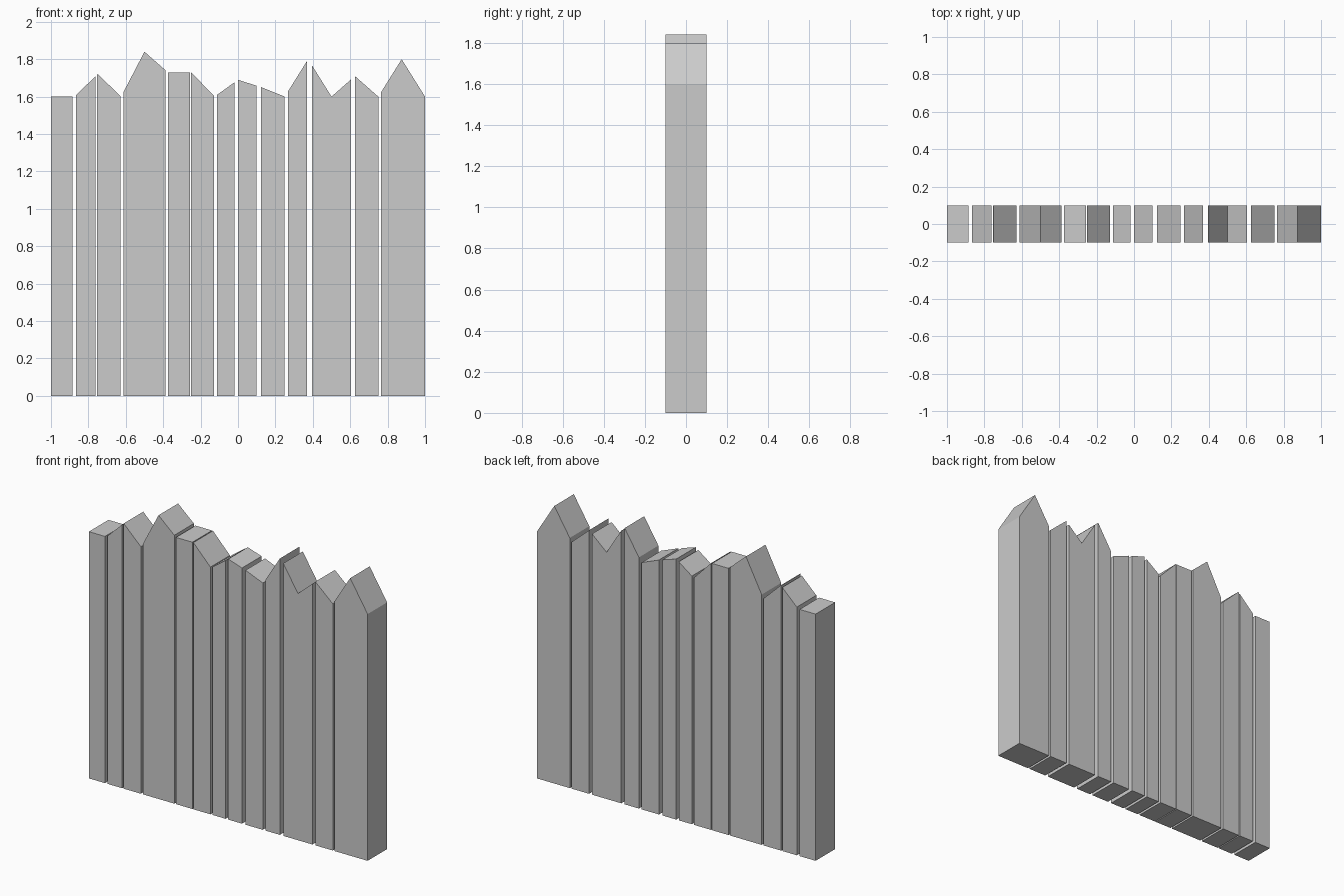
import bpy, bmesh

if "Cube" in bpy.data.objects:
    bpy.data.objects.remove(bpy.data.objects["Cube"])

HALF_DEPTH = 0.1

# Jagged skyline: heights at regular steps of 1/8 from x = -1 to x = 1
HEIGHTS = [1.6, 1.6, 1.72, 1.6, 1.84, 1.73, 1.73, 1.6, 1.69,
           1.65, 1.6, 1.8, 1.6, 1.71, 1.6, 1.8, 1.6]
SKYLINE = [(-1 + i / 8, z) for i, z in enumerate(HEIGHTS)]

# Left and right edge of every plank
PLANKS = [(-1, -0.885), (-0.865, -0.761), (-0.753, -0.627), (-0.613, -0.387),
          (-0.375, -0.257), (-0.251, -0.128), (-0.112, -0.018), (0, 0.099),
          (0.124, 0.248), (0.268, 0.37), (0.395, 0.604), (0.625, 0.75),
          (0.764, 1)]


def height_at(x):
    i = min(int((x + 1) * 8), len(SKYLINE) - 2)
    (x0, z0), (x1, z1) = SKYLINE[i], SKYLINE[i + 1]
    return z0 + (z1 - z0) * (x - x0) / (x1 - x0)


def add_plank(name, left, right):
    # Plank outline follows the skyline between its two edges
    top = [(left, height_at(left))]
    top += [p for p in SKYLINE if left + 1e-4 < p[0] < right - 1e-4]
    top.append((right, height_at(right)))
    outline = [(left, 0), (right, 0)] + top[::-1]

    bm = bmesh.new()
    face = bm.faces.new([bm.verts.new((x, -HALF_DEPTH, z)) for x, z in outline])
    extruded = bmesh.ops.extrude_face_region(bm, geom=[face])["geom"]
    verts = [g for g in extruded if isinstance(g, bmesh.types.BMVert)]
    bmesh.ops.translate(bm, verts=verts, vec=(0, 2 * HALF_DEPTH, 0))
    bmesh.ops.recalc_face_normals(bm, faces=bm.faces)
    mesh = bpy.data.meshes.new(name)
    bm.to_mesh(mesh)
    bm.free()
    bpy.context.collection.objects.link(bpy.data.objects.new(name, mesh))


# Fence planks
for n, (left, right) in enumerate(PLANKS, 1):
    add_plank(f"fence_plank_{n:02d}", left, right)
